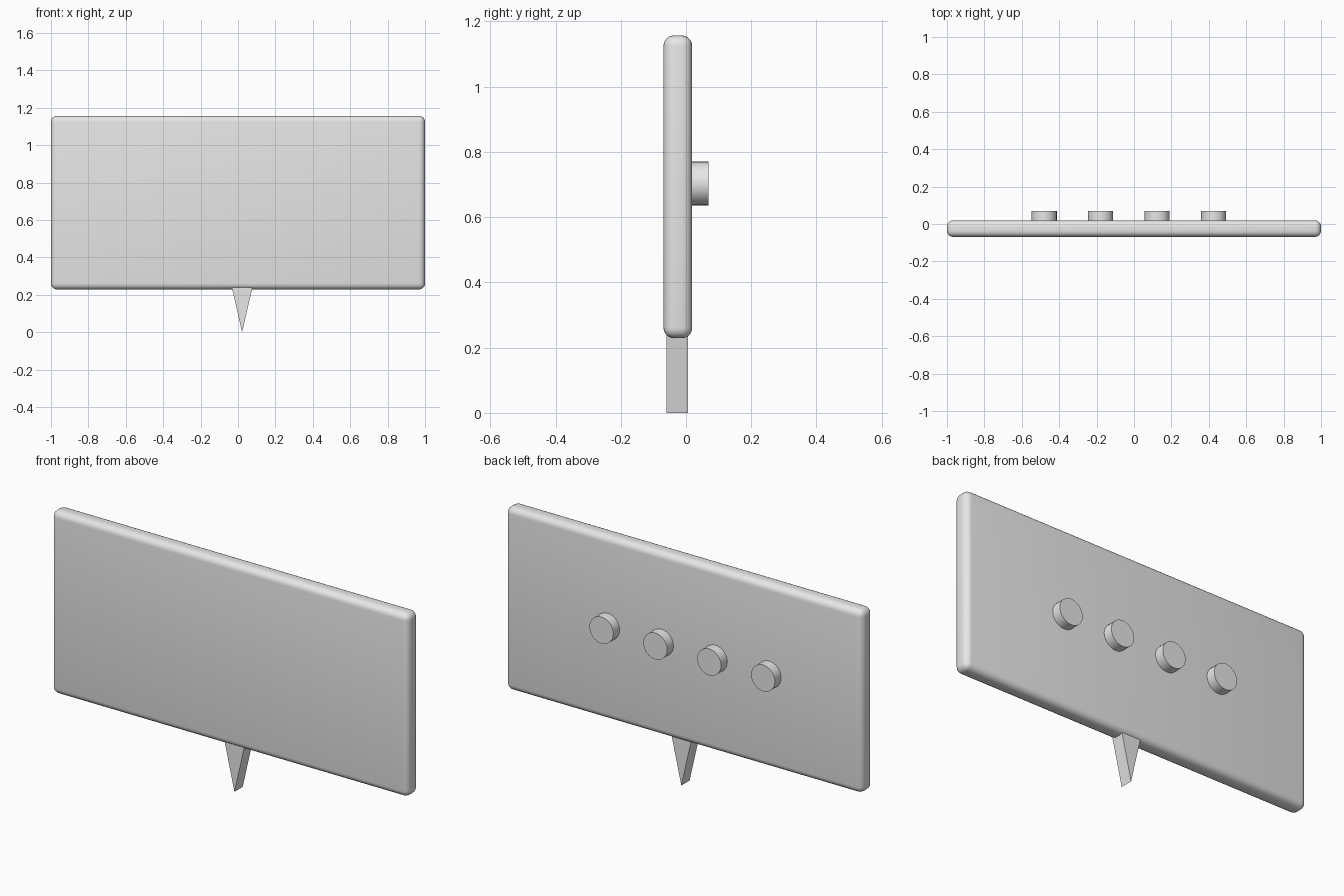
import bpy
import bmesh
import math
from mathutils import Matrix

if "Cube" in bpy.data.objects:
    bpy.data.objects.remove(bpy.data.objects["Cube"])

grey = bpy.data.materials.new("light_grey")
grey.diffuse_color = (0.8, 0.8, 0.8, 1)
grey.use_nodes = True
grey.node_tree.nodes["Principled BSDF"].inputs["Base Color"].default_value = grey.diffuse_color


def add_part(name, bm, smooth=False):
    bmesh.ops.recalc_face_normals(bm, faces=bm.faces)
    mesh = bpy.data.meshes.new(name)
    bm.to_mesh(mesh)
    bm.free()
    mesh.materials.append(grey)
    obj = bpy.data.objects.new(name, mesh)
    bpy.context.collection.objects.link(obj)
    if smooth:
        bpy.ops.object.select_all(action='DESELECT')
        bpy.context.view_layer.objects.active = obj
        obj.select_set(True)
        bpy.ops.object.shade_smooth_by_angle(angle=math.radians(40))
    return obj


# Rounded board
bm = bmesh.new()
bmesh.ops.create_cube(bm, size=1, matrix=Matrix.Translation((0, -0.025, 0.693))
                      @ Matrix.Diagonal((2.0, 0.088, 0.928, 1)))
bmesh.ops.bevel(bm, geom=bm.edges[:], offset=0.032, offset_type='OFFSET',
                segments=5, profile=0.5, affect='EDGES')
add_part("board", bm, smooth=True)

# Row of round pegs on the back
for i in range(4):
    bm = bmesh.new()
    bmesh.ops.create_cone(
        bm, cap_ends=True, segments=32, radius1=0.067, radius2=0.067, depth=0.06,
        matrix=Matrix.Translation((-0.48 + 0.302 * i, 0.039, 0.703))
        @ Matrix.Rotation(math.pi / 2, 4, 'X'))
    add_part(f"back_peg_{i + 1}", bm, smooth=True)

# Wedge-shaped ground spike
bm = bmesh.new()
profile = [(-0.033, 0.24), (0.022, 0.0), (0.077, 0.24)]
face = bm.faces.new([bm.verts.new((x, -0.06, z)) for x, z in profile])
ext = bmesh.ops.extrude_face_region(bm, geom=[face])
new_verts = [v for v in ext["geom"] if isinstance(v, bmesh.types.BMVert)]
bmesh.ops.translate(bm, verts=new_verts, vec=(0, 0.066, 0))
if not face.is_valid or len(bm.faces) < 5:
    bmesh.ops.holes_fill(bm, edges=bm.edges[:])
add_part("ground_spike", bm)
